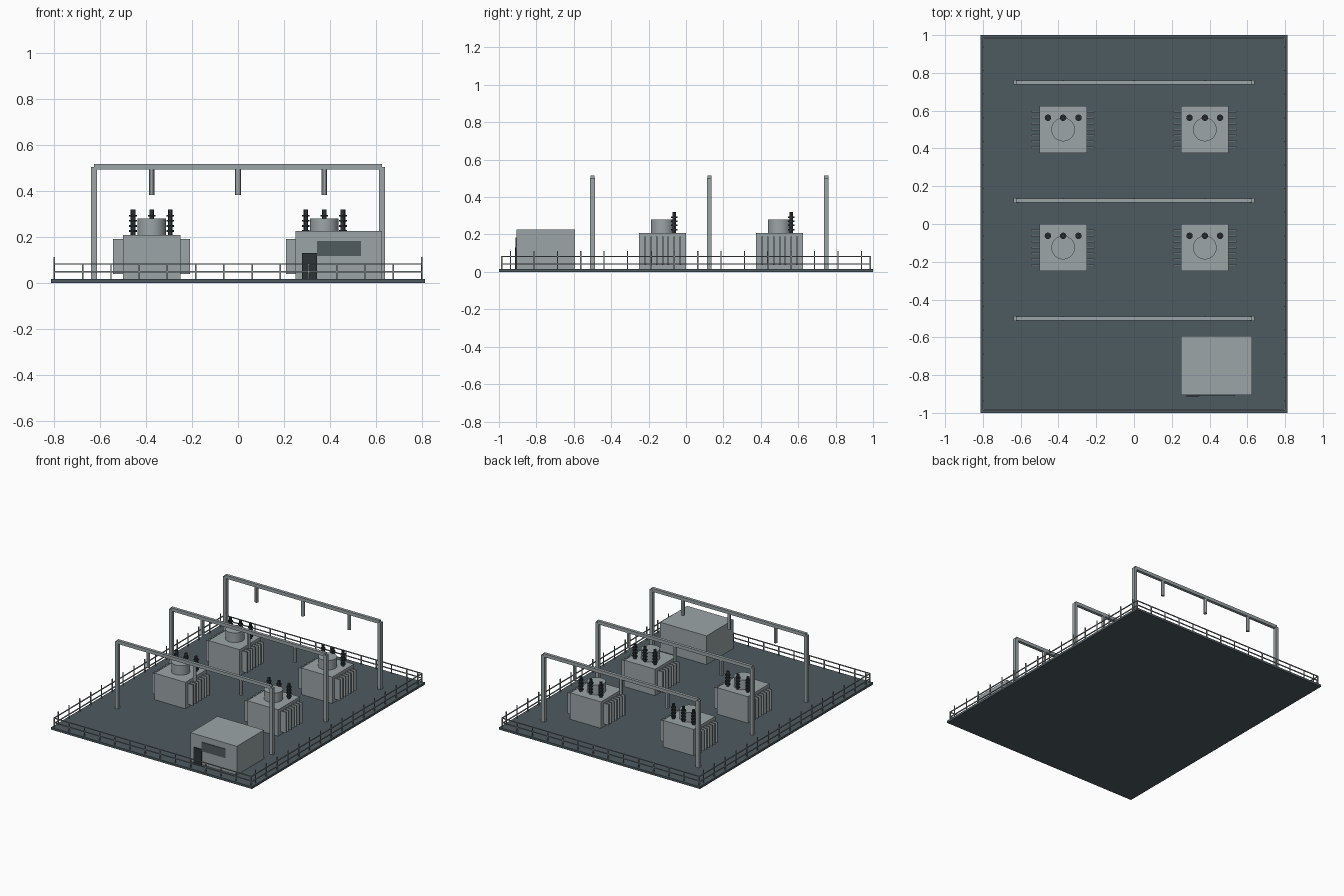
import bpy, bmesh
from mathutils import Matrix, Vector

cube = bpy.data.objects.get("Cube")
if cube:
    bpy.data.objects.remove(cube, do_unlink=True)


def material(name, rgb):
    m = bpy.data.materials.new(name)
    m.use_nodes = True
    col = (*rgb, 1)
    m.diffuse_color = col
    m.node_tree.nodes["Principled BSDF"].inputs["Base Color"].default_value = col
    return m


LIGHT = material("light_grey_steel", (0.33, 0.375, 0.39))
SLAB = material("slate_ground", (0.075, 0.103, 0.118))
DARK = material("dark_insulator", (0.026, 0.034, 0.038))
GLASS = material("window_grey", (0.08, 0.105, 0.113))
RAIL = material("fence_grey", (0.25, 0.285, 0.295))


class Part:
    """Collects boxes and cylinders into one named object."""

    def __init__(self, name, mat):
        self.name, self.mat, self.bm = name, mat, bmesh.new()

    def box(self, x, y, z, sx, sy, sz):
        # x, y are the centre; z is the underside
        m = Matrix.Translation((x, y, z + sz / 2)) @ Matrix.Diagonal((sx, sy, sz, 1))
        bmesh.ops.create_cube(self.bm, size=1, matrix=m)
        return self

    def cyl(self, x, y, z, r, h, sides=16):
        bmesh.ops.create_cone(self.bm, cap_ends=True, segments=sides, radius1=r, radius2=r,
                              depth=h, matrix=Matrix.Translation((x, y, z + h / 2)))
        return self

    def done(self, smooth=False):
        me = bpy.data.meshes.new(self.name)
        self.bm.to_mesh(me)
        self.bm.free()
        me.materials.append(self.mat)
        ob = bpy.data.objects.new(self.name, me)
        bpy.context.collection.objects.link(ob)
        if smooth:
            bpy.ops.object.select_all(action="DESELECT")
            ob.select_set(True)
            bpy.context.view_layer.objects.active = ob
            bpy.ops.object.shade_smooth_by_angle()
        return ob


TOP = 0.016  # ground slab surface

# Ground slab
Part("ground_slab", SLAB).box(0, 0, 0, 1.625, 2, TOP).done()


# Transformers: tank, cooling fins, turret and three bushings
def transformer(cx, cy, tag):
    tank_top = 0.209
    Part("tank_" + tag, LIGHT).box(cx, cy, TOP, 0.25, 0.25, tank_top - TOP).done()
    fins = Part("cooling_fins_" + tag, LIGHT)
    for side in (-1, 1):
        for i in range(-3, 4):
            fins.box(cx + side * 0.145, cy + i * 0.031, 0.038, 0.044, 0.008, 0.152)
    fins.done()
    Part("turret_" + tag, LIGHT).cyl(cx, cy, tank_top, 0.0625, 0.07, 32).done(True)
    bushings = Part("bushings_" + tag, DARK)
    for dx in (-0.081, 0, 0.081):
        x, y = cx + dx, cy + 0.0625
        bushings.cyl(x, y, tank_top, 0.01, 0.11, 12)
        for k in range(4):
            bushings.cyl(x, y, 0.222 + k * 0.022, 0.017, 0.008)
    bushings.done(True)


for cx, side in ((-0.375, "right"), (0.375, "left")):
    for cy, row in ((-0.125, "front"), (0.5, "back")):
        transformer(cx, cy, row + "_" + side)

# Gantries: two posts, a beam and three hanging insulators
for cy, row in ((-0.5, "front"), (0.125, "middle"), (0.75, "back")):
    frame = Part("gantry_" + row, LIGHT)
    for s in (-1, 1):
        frame.box(s * 0.625, cy, TOP, 0.025, 0.025, 0.503 - TOP)
    frame.box(0, cy, 0.492, 1.25, 0.022, 0.024).done()
    hangers = Part("hangers_" + row, LIGHT)
    for x in (-0.375, 0, 0.375):
        hangers.cyl(x, cy, 0.381, 0.0125, 0.115, 12)
    hangers.done(True)

# Control building with door and window
WALL = -0.906
Part("control_building", LIGHT).box(0.4375, -0.75, 0.001, 0.375, 0.3125, 0.225).done()
Part("door", DARK).box(0.311, WALL - 0.003, TOP, 0.064, 0.008, 0.114).done()
Part("window", GLASS).box(0.439, WALL - 0.002, 0.117, 0.192, 0.006, 0.066).done()

# Perimeter fence: end runs are lower, side runs have taller posts
T = 0.006
for s, name in ((-1, "front"), (1, "back")):
    fence = Part("fence_" + name, RAIL)
    y = s * 0.985
    for i in range(14):
        fence.box(-0.797 + i * 1.594 / 13, y, TOP, T, T, 0.066)
    for z in (0.046, 0.079):
        fence.box(0, y, z, 1.6, T, T)
    fence.done()
for s, name in ((-1, "right"), (1, "left")):
    fence = Part("fence_" + name, RAIL)
    x = s * 0.798
    for i in range(16):
        fence.box(x, -0.9375 + i * 0.125, TOP, T, T, 0.096)
    for z in (0.04, 0.079):
        fence.box(x, 0, z, T, 1.97, T)
    fence.done()
